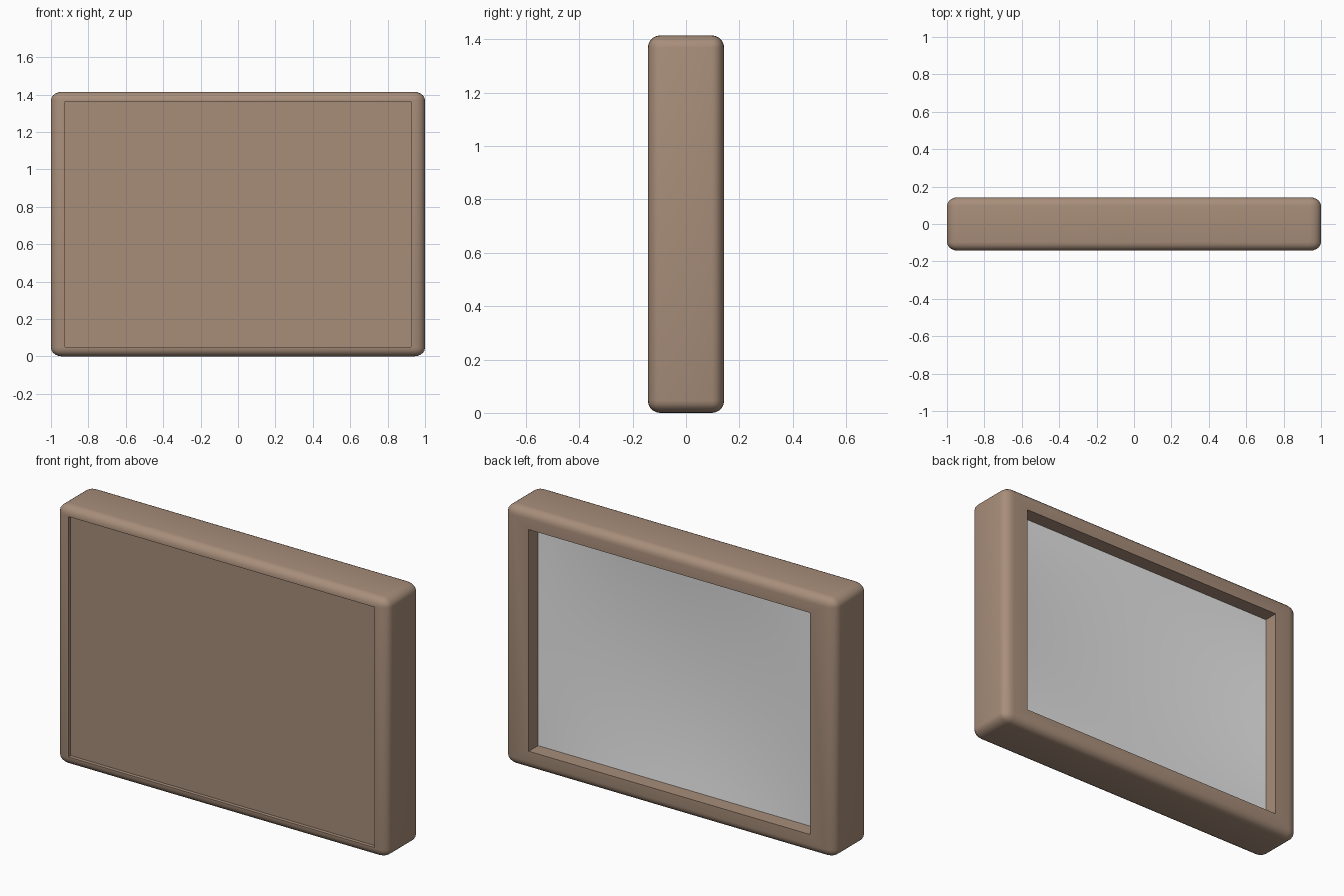
import bpy, bmesh, math

WIDTH, DEPTH, HEIGHT = 2.0, 0.286, 1.415
MID_Z = HEIGHT / 2

cube = bpy.data.objects.get("Cube")
if cube:
    bpy.data.objects.remove(cube, do_unlink=True)


def material(name, rgb, rough):
    mat = bpy.data.materials.new(name)
    mat.use_nodes = True
    mat.diffuse_color = (*rgb, 1)
    bsdf = mat.node_tree.nodes["Principled BSDF"]
    bsdf.inputs["Base Color"].default_value = (*rgb, 1)
    bsdf.inputs["Roughness"].default_value = rough
    return mat


def add_object(name, bm, mat):
    mesh = bpy.data.meshes.new(name)
    bm.to_mesh(mesh)
    bm.free()
    mesh.materials.append(mat)
    obj = bpy.data.objects.new(name, mesh)
    bpy.context.collection.objects.link(obj)
    bpy.ops.object.select_all(action="DESELECT")
    obj.select_set(True)
    bpy.context.view_layer.objects.active = obj
    bpy.ops.object.shade_smooth_by_angle(angle=math.radians(40))
    return obj


def recess(bm, direction, half_x, half_z, floor_y):
    """Sink a rectangular pocket into the flat front or back face."""
    face = max(bm.faces, key=lambda f: f.normal.y * direction * f.calc_area())
    surface_y = face.calc_center_median().y
    for y in (surface_y, floor_y):
        bmesh.ops.inset_individual(bm, faces=[face], thickness=0.002)
        for v in face.verts:
            v.co.x = math.copysign(half_x, v.co.x)
            v.co.z = MID_Z + math.copysign(half_z, v.co.z - MID_Z)
            v.co.y = y


brown = material("warm brown", (0.39, 0.27, 0.195), 0.6)
grey = material("pale grey", (0.8, 0.8, 0.8), 0.4)

# Rounded casing, bevelled before being stretched sideways
STRETCH = 1.33
bm = bmesh.new()
bmesh.ops.create_cube(bm, size=1)
for v in bm.verts:
    v.co.x *= WIDTH / STRETCH
    v.co.y *= DEPTH
    v.co.z = v.co.z * HEIGHT + MID_Z
bmesh.ops.bevel(bm, geom=bm.edges[:], offset=0.046, segments=5,
                profile=0.5, affect="EDGES")
for v in bm.verts:
    v.co.x *= STRETCH
bm.normal_update()

# Shallow front panel and deep back opening
recess(bm, -1, 0.925, 0.656, -0.123)
recess(bm, 1, 0.85, 0.605, 0.0)
bmesh.ops.recalc_face_normals(bm, faces=bm.faces[:])
add_object("casing", bm, brown)

# Slightly dished screen seated in the back opening
bm = bmesh.new()
bmesh.ops.create_grid(bm, x_segments=24, y_segments=18, size=1)
for v in bm.verts:
    u, w = v.co.x, v.co.y
    dish = (1 - u * u) * (1 - w * w)
    v.co = (u * 0.85, 0.062 - 0.03 * dish, MID_Z + w * 0.605)
bm.normal_update()
if bm.faces[:][0].normal.y < 0:
    bmesh.ops.reverse_faces(bm, faces=bm.faces[:])
add_object("screen", bm, grey)
